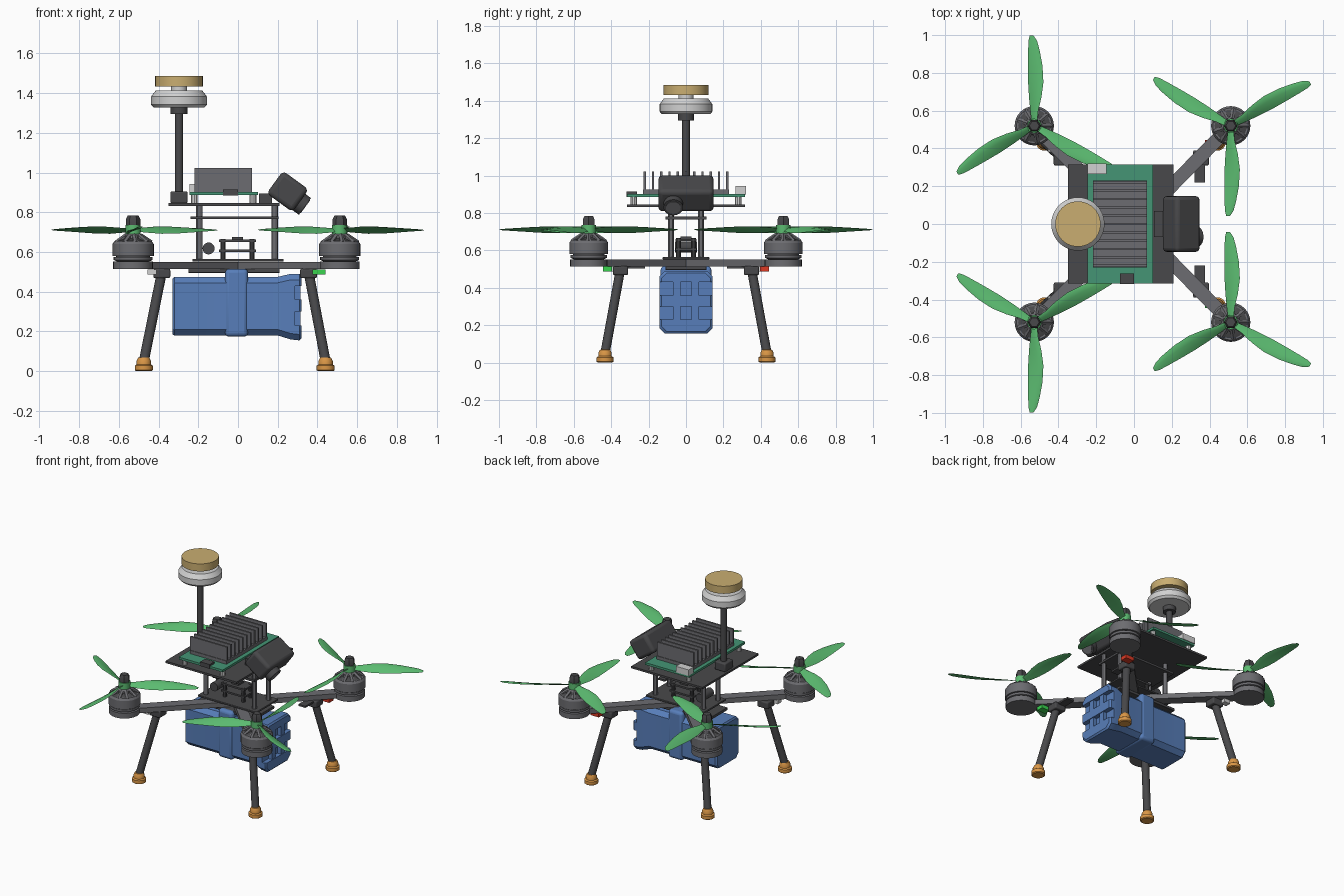
import bpy, bmesh, math
from mathutils import Vector, Matrix

if "Cube" in bpy.data.objects:
    bpy.data.objects.remove(bpy.data.objects["Cube"])


def mat(name, r, g, b):
    m = bpy.data.materials.new(name)
    m.diffuse_color = tuple((c / 255) ** 2.2 for c in (r, g, b)) + (1,)
    m.use_nodes = True
    m.node_tree.nodes["Principled BSDF"].inputs["Base Color"].default_value = m.diffuse_color
    return m


DARK = mat("dark_grey", 74, 74, 76)
MID = mat("mid_grey", 108, 108, 112)
LIGHT = mat("light_grey", 208, 208, 208)
BLUE = mat("battery_blue", 88, 125, 184)
GREEN = mat("blade_green", 92, 186, 112)
ORANGE = mat("foot_orange", 218, 150, 72)
TAN = mat("tan", 200, 172, 112)
BOARD = mat("board_green", 70, 148, 116)
RED = mat("light_red", 220, 60, 40)
LED = mat("light_green", 60, 210, 80)


def finish(name, bm, m, bevel=0):
    bmesh.ops.remove_doubles(bm, verts=bm.verts, dist=1e-5)
    bmesh.ops.recalc_face_normals(bm, faces=bm.faces)
    me = bpy.data.meshes.new(name)
    bm.to_mesh(me)
    bm.free()
    me.materials.append(m)
    ob = bpy.data.objects.new(name, me)
    bpy.context.collection.objects.link(ob)
    if bevel:
        mod = ob.modifiers.new("bevel", 'BEVEL')
        mod.width, mod.segments = bevel, 3
    return ob


def add_box(bm, x0, x1, y0, y1, z0, z1):
    mtx = Matrix.Translation(((x0 + x1) / 2, (y0 + y1) / 2, (z0 + z1) / 2))
    bmesh.ops.create_cube(bm, size=1, matrix=mtx @ Matrix.Diagonal((x1 - x0, y1 - y0, z1 - z0, 1)))


def box(name, m, *dims, bevel=0):
    bm = bmesh.new()
    add_box(bm, *dims)
    return finish(name, bm, m, bevel)


def add_rod(bm, a, b, r, r2=None, n=20):
    a, b = Vector(a), Vector(b)
    rot = (b - a).to_track_quat('Z', 'Y').to_matrix().to_4x4()
    bmesh.ops.create_cone(bm, cap_ends=True, segments=n, radius1=r, radius2=r if r2 is None else r2,
                          depth=(b - a).length, matrix=Matrix.Translation((a + b) / 2) @ rot)


def rod(name, m, a, b, r, r2=None, n=20):
    bm = bmesh.new()
    add_rod(bm, a, b, r, r2, n)
    return finish(name, bm, m)


def loft(bm, rings):
    rows = [[bm.verts.new(p) for p in ring] for ring in rings]
    for r0, r1 in zip(rows, rows[1:]):
        for i in range(len(r0)):
            j = (i + 1) % len(r0)
            bm.faces.new((r0[i], r0[j], r1[j], r1[i]))
    bm.faces.new(rows[0])
    bm.faces.new(rows[-1])


def lathe(name, m, x, y, profile, n=32):
    bm = bmesh.new()
    loft(bm, [[(x + r * math.cos(k * math.tau / n), y + r * math.sin(k * math.tau / n), z)
               for k in range(n)] for r, z in profile])
    return finish(name, bm, m)


# radius, chord, sideways shift, pitch in degrees
BLADE = [(.025, .035, 0, 30), (.08, .05, 0, 32), (.15, .075, .005, 29), (.23, .088, .008, 23),
         (.32, .08, .005, 17), (.40, .062, -.002, 12), (.45, .046, -.008, 9), (.478, .02, -.014, 8)]
SECTION = [(-.5, 0), (-.25, .05), (.1, .08), (.38, .06), (.5, 0), (.38, -.03), (.1, -.02), (-.25, -.01)]


def propeller(x, y, s):
    bm = bmesh.new()
    for deg in (90, 210, 330):
        a = math.radians(deg)
        rings = []
        for r, c, shift, pitch in BLADE:
            p = math.radians(pitch)
            ring = []
            for u, t in SECTION:
                v = shift + c * (u * math.cos(p) - t * math.sin(p))
                z = .71 + c * (u * math.sin(p) + t * math.cos(p))
                ring.append((x + r * math.cos(a) + v * math.sin(a),
                             y + s * (r * math.sin(a) - v * math.cos(a)), z))
            rings.append(ring)
        loft(bm, rings)
    add_rod(bm, (x, y, .69), (x, y, .735), .038)
    finish("propeller", bm, GREEN)


# Four corners: arm, motor, propeller, leg, foot
for sx in (-1, 1):
    for sy in (-1, 1):
        x, y = (.512 if sx > 0 else -.528), sy * .52
        d = Vector((x, y, 0)).normalized()
        side = Vector((-d.y, d.x, 0)) * .036
        bm = bmesh.new()
        loft(bm, [[p + side * k + Vector((0, 0, z)) for k, z in ((-1, .515), (1, .515), (1, .55), (-1, .55))]
                  for p in (Vector((0, 0, 0)), Vector((x, y, 0)))])
        finish("arm", bm, MID)
        rod("arm_end", MID, (x, y, .514), (x, y, .551), .1, n=28)
        lathe("motor_core", DARK, x, y, [(.06, .55), (.085, .56), (.085, .655), (.04, .672)])
        lathe("motor_base", MID, x, y, [(.075, .55), (.098, .56), (.098, .575), (.05, .575)])
        lathe("motor_bell", MID, x, y, [(.104, .58), (.104, .64), (.094, .655), (.08, .655), (.08, .58)])
        lathe("motor_cap", MID, x, y, [(.05, .65), (.048, .682), (.036, .692)])
        bm = bmesh.new()
        for k in range(9):
            a = k * math.tau / 9
            c, s = math.cos(a), math.sin(a)
            add_rod(bm, (x + .09 * c, y + .09 * s, .645), (x + .035 * c, y + .035 * s, .682), .014, n=6)
        finish("motor_spokes", bm, MID)
        propeller(x, y, -sx * sy)
        lathe("propeller_nut", DARK, x, y, [(.036, .73), (.036, .765), (.026, .785)], 6)
        # landing leg
        lx, ly = (.355 if sx > 0 else -.383), sy * .35
        fx, fy = (.441 if sx > 0 else -.474), sy * .433
        box("leg_clamp", DARK, lx - .042, lx + .042, ly - .04, ly + .04, .468, .516, bevel=.008)
        rod("leg", DARK, (lx, ly, .5), (fx, fy, .05), .025)
        lathe("foot", ORANGE, fx, fy, [(.038, 0), (.045, .005), (.045, .028), (.036, .034),
                                       (.036, .052), (.028, .068), (.02, .07)], 24)
        # navigation lights
        if sx > 0:
            box("side_light", RED if sy > 0 else LED, .375, .44, sy * .42 - .025, sy * .42 + .025, .488, .513)
            box("light_board", DARK, .32, .375, sy * .3 - .08, sy * .3 + .08, .502, .514)
        else:
            box("rear_light", LIGHT, -.455, -.41, sy * .4 - .02, sy * .4 + .02, .488, .513)

# Central frame plates and standoffs
box("upper_frame_plate", DARK, -.23, .23, -.125, .125, .552, .565, bevel=.004)
box("lower_frame_plate", DARK, -.25, .21, -.11, .11, .495, .515, bevel=.004)
box("middle_deck", DARK, -.24, .205, -.11, .11, .765, .78)
box("top_plate", DARK, -.35, .21, -.315, .315, .832, .846)
bm = bmesh.new()
for x in (-.195, .185):
    for y in (-.08, .08):
        add_rod(bm, (x, y, .56), (x, y, .835), .016, n=12)
finish("frame_standoffs", bm, MID)

# Flight controller stack
for z in (.6, .65):
    box("controller_board", DARK, -.095, .09, -.055, .055, z, z + .012)
bm = bmesh.new()
for x in (-.075, .07):
    for y in (-.04, .04):
        add_rod(bm, (x, y, .56), (x, y, .665), .013, n=10)
finish("controller_posts", bm, DARK)
box("controller_chip", DARK, -.03, .025, -.03, .03, .662, .675)
rod("capacitor", DARK, (-.148, -.06, .618), (-.148, .06, .618), .03)

# Battery: chamfered body flaring at the +x end, with slots cut in that end
bm = bmesh.new()
rings = []
for x, w, z0, z1 in ((-.33, .12, .185, .465), (-.32, .13, .18, .475), (.2, .13, .18, .475),
                     (.265, .142, .16, .49), (.31, .142, .155, .49), (.32, .132, .165, .48)):
    c = .03
    rings.append([(x, -w + c, z0), (x, w - c, z0), (x, w, z0 + c), (x, w, z1 - c),
                  (x, w - c, z1), (x, -w + c, z1), (x, -w, z1 - c), (x, -w, z0 + c)])
loft(bm, rings)
battery = finish("battery", bm, BLUE)
bm = bmesh.new()
for z in (.23, .36):
    add_box(bm, .288, .4, -.2, .2, z, z + .07)
cutter = finish("battery_slot_cutter", bm, BLUE)
cutter.hide_render = True
cutter.hide_set(True)
mod = battery.modifiers.new("slots", 'BOOLEAN')
mod.operation, mod.object, mod.solver = 'DIFFERENCE', cutter, 'EXACT'
box("battery_strap", BLUE, -.065, .05, -.136, .136, .174, .515, bevel=.02)
for y in (-.05, .05):
    box("battery_end_rail", BLUE, .285, .315, y - .02, y + .02, .2, .45)

# Computer board with heat sink
box("computer_board", BOARD, -.245, .1, -.315, .315, .886, .902)
bm = bmesh.new()
for x in (-.22, .075):
    for y in (-.28, .28):
        add_rod(bm, (x, y, .84), (x, y, .89), .018, n=10)
finish("board_standoffs", bm, LIGHT)
bm = bmesh.new()
add_box(bm, -.218, .07, -.23, .23, .9, .925)
for k in range(11):
    y = -.22 + k * .044
    add_box(bm, -.218, .07, y - .006, y + .006, .92, 1.022)
finish("heat_sink", bm, MID)
box("board_connector", LIGHT, -.245, -.145, .265, .32, .9, .943)
box("board_socket", DARK, -.075, .0, -.318, -.262, .885, .915)

# Camera tilted downward, with its lens and bracket
cam = Matrix.Translation((.25, 0, .905)) @ Matrix.Rotation(math.radians(36), 4, 'Y')
box("camera_body", DARK, -.08, .08, -.148, .148, -.07, .07, bevel=.022).matrix_world = cam
rod("camera_lens", DARK, (.07, -.068, -.01), (.115, -.068, -.01), .052, n=28).matrix_world = cam
rod("camera_lens_ring", MID, (.11, -.068, -.01), (.118, -.068, -.01), .04, n=28).matrix_world = cam
box("camera_bracket", DARK, .105, .17, -.07, .07, .84, .895)

# Antenna mast and satellite receiver
MX = -.297
box("mast_base", DARK, MX - .043, MX + .043, -.045, .045, .845, .905, bevel=.008)
rod("mast", DARK, (MX, 0, .85), (MX, 0, 1.31), .021)
rod("mast_collar", DARK, (MX, 0, 1.295), (MX, 0, 1.332), .042)
lathe("receiver_housing", LIGHT, MX, 0, [(.128, 1.328), (.141, 1.342), (.141, 1.382), (.118, 1.412)], 40)
rod("receiver_stub", LIGHT, (MX, 0, 1.41), (MX, 0, 1.435), .04)
rod("receiver_cap", TAN, (MX, 0, 1.432), (MX, 0, 1.485), .12, n=40)

# Smooth curved surfaces, keep sharp edges
bpy.ops.object.select_all(action='DESELECT')
for ob in bpy.context.scene.objects:
    if ob is not cutter:
        ob.select_set(True)
        bpy.context.view_layer.objects.active = ob
bpy.ops.object.shade_smooth_by_angle(angle=math.radians(30))
